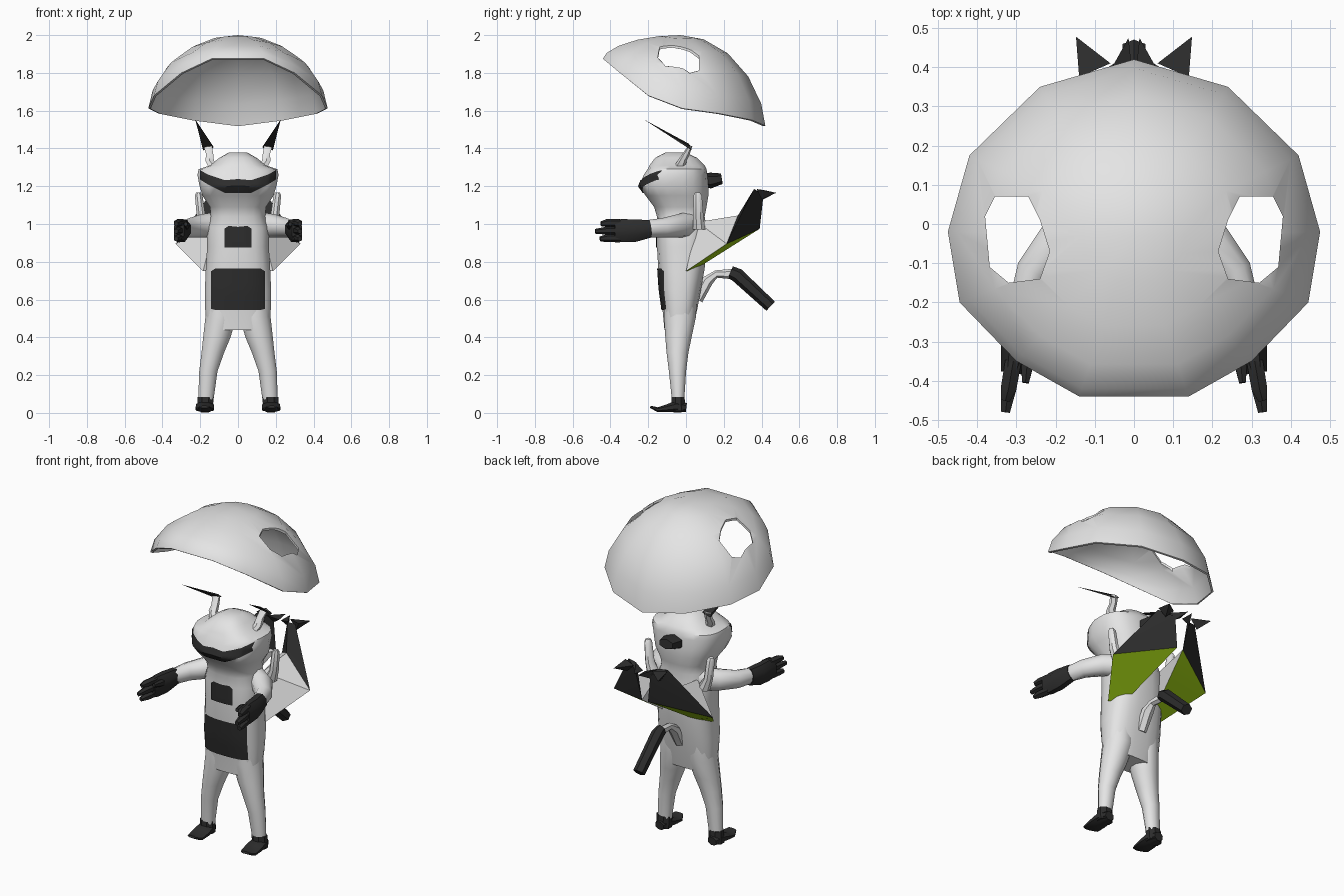
import bpy, bmesh, math
from mathutils import Vector
from mathutils.bvhtree import BVHTree

if "Cube" in bpy.data.objects:
    bpy.data.objects.remove(bpy.data.objects["Cube"])


def material(name, rgb):
    m = bpy.data.materials.new(name)
    m.diffuse_color = (*rgb, 1)
    m.use_nodes = True
    m.node_tree.nodes["Principled BSDF"].inputs["Base Color"].default_value = m.diffuse_color
    return m


WHITE = material("soft white", (0.78, 0.78, 0.78))
BLACK = material("charcoal", (0.026, 0.026, 0.026))
GREEN = material("lime green", (0.38, 0.68, 0.008))


def shade(ob, angle=40):
    ob.data.shade_smooth()
    ob.data.set_sharp_from_angle(angle=math.radians(angle))


def finish(name, bm, mats, mirror=False, angle=40):
    bmesh.ops.recalc_face_normals(bm, faces=bm.faces)
    me = bpy.data.meshes.new(name)
    bm.to_mesh(me)
    bm.free()
    ob = bpy.data.objects.new(name, me)
    bpy.context.collection.objects.link(ob)
    for m in mats:
        me.materials.append(m)
    shade(ob, angle)
    if mirror:
        ob.modifiers.new("mirror", 'MIRROR').use_mirror_merge = False
    return ob


def tube(name, path, mat, n=8, mirror=False, power=1.0, upright=False):
    """Loft along (x, y, z, side radius, up radius) stations."""
    bm = bmesh.new()
    pts = [Vector(p[:3]) for p in path]
    rings = []
    for i, p in enumerate(path):
        t = (pts[min(i + 1, len(pts) - 1)] - pts[max(i - 1, 0)]).normalized()
        if upright or abs(t.z) > 0.9:
            side, up = Vector((1, 0, 0)), Vector((0, 1, 0))
        else:
            side = t.cross(Vector((0, 0, 1))).normalized()
            up = side.cross(t)
        ring = []
        for k in range(n):
            a = 2 * math.pi * (k + 0.5) / n
            c, s = math.cos(a), math.sin(a)
            c = math.copysign(abs(c) ** power, c)
            s = math.copysign(abs(s) ** power, s)
            ring.append(bm.verts.new(pts[i] + side * c * p[3] + up * s * p[4]))
        rings.append(ring)
    for a, b in zip(rings, rings[1:]):
        for k in range(n):
            bm.faces.new((a[k], a[(k + 1) % n], b[(k + 1) % n], b[k]))
    bm.faces.new(rings[0])
    bm.faces.new(rings[-1])
    return finish(name, bm, [mat], mirror)


def hull(name, points, mats, mirror=True, rule=None):
    bm = bmesh.new()
    vs = [bm.verts.new(p) for p in points]
    bmesh.ops.convex_hull(bm, input=vs)
    bmesh.ops.recalc_face_normals(bm, faces=bm.faces)
    if rule:
        for f in bm.faces:
            f.normal_update()
            f.material_index = rule(f)
    return finish(name, bm, mats, mirror, 25)


# Torso and head in one loft: height, half width, front y, back y
levels = [(0.44, 0.165, -0.115, 0.035), (0.545, 0.175, -0.125, 0.06),
          (0.65, 0.177, -0.14, 0.08), (0.765, 0.172, -0.148, 0.10),
          (0.88, 0.165, -0.155, 0.11), (0.98, 0.165, -0.155, 0.11),
          (1.04, 0.145, -0.155, 0.10), (1.09, 0.15, -0.17, 0.11),
          (1.15, 0.19, -0.215, 0.12), (1.20, 0.205, -0.25, 0.12),
          (1.26, 0.217, -0.225, 0.115), (1.29, 0.21, -0.205, 0.11),
          (1.31, 0.15, -0.195, 0.10), (1.35, 0.10, -0.165, 0.06),
          (1.378, 0.05, -0.11, 0.0)]
body = tube("body", [(0, (f + b) / 2, z, w, (b - f) / 2) for z, w, f, b in levels],
            WHITE, 20, power=0.75, upright=True)
tree = BVHTree.FromPolygons([v.co for v in body.data.vertices],
                            [p.vertices for p in body.data.polygons])


def patch(name, columns, rows=6, steps=5):
    """Thin marking laid on the body front; columns are (x, low z, high z)."""
    cols = [(-x, a, b) for x, a, b in columns if x > 0] + columns[::-1]
    fine = []
    for p, q in zip(cols, cols[1:]):
        fine += [[u + (v - u) * i / steps for u, v in zip(p, q)] for i in range(steps)]
    fine.append(cols[-1])
    bm = bmesh.new()
    grid = []
    for x, lo, hi in fine:
        col = []
        for r in range(rows + 1):
            z = lo + (hi - lo) * r / rows
            hit = tree.ray_cast(Vector((x, -1, z)), Vector((0, 1, 0)))[0]
            hit = hit or tree.find_nearest(Vector((x, -0.15, z)))[0]
            col.append(bm.verts.new((hit.x, hit.y - 0.006, hit.z)))
        grid.append(col)
    for a, b in zip(grid, grid[1:]):
        for r in range(rows):
            bm.faces.new((a[r], b[r], b[r + 1], a[r + 1]))
    ob = finish(name, bm, [BLACK])
    # Open sheet: make it face forward
    if sum(p.normal.y for p in ob.data.polygons) > 0:
        ob.data.flip_normals()


patch("belly_patch", [(0.142, 0.55, 0.75), (0.12, 0.545, 0.765), (0, 0.545, 0.765)])
patch("chest_patch", [(0.072, 0.875, 0.975), (0.05, 0.875, 0.99), (0, 0.875, 0.985)])
patch("face_mask", [(0.2, 1.235, 1.285), (0.16, 1.21, 1.262),
                    (0.07, 1.165, 1.232), (0, 1.165, 1.238)])

# Legs and feet
tube("leg", [(0.170, -0.042, 0.07, 0.042, 0.034), (0.157, -0.045, 0.22, 0.05, 0.047),
             (0.133, -0.045, 0.32, 0.062, 0.060), (0.112, -0.04, 0.40, 0.075, 0.072),
             (0.090, -0.032, 0.51, 0.085, 0.088), (0.088, -0.03, 0.60, 0.08, 0.09)],
     WHITE, 12, True, upright=True)
tube("ankle", [(0.175, -0.04, 0.01, 0.045, 0.042), (0.172, -0.042, 0.085, 0.046, 0.037)],
     BLACK, 8, True, upright=True)
tube("foot", [(0.175, 0.002, 0.028, 0.03, 0.026), (0.175, -0.05, 0.034, 0.05, 0.034),
              (0.175, -0.10, 0.025, 0.053, 0.022), (0.176, -0.15, 0.017, 0.05, 0.013),
              (0.178, -0.188, 0.032, 0.028, 0.007)], BLACK, 8, True)

# Arms, hands and fingers
tube("arm", [(0.10, 0.01, 0.995, 0.065, 0.07), (0.19, -0.04, 0.99, 0.06, 0.062),
             (0.255, -0.12, 0.98, 0.048, 0.052), (0.285, -0.21, 0.975, 0.038, 0.045)],
     WHITE, 10, True)
tube("hand", [(0.283, -0.19, 0.975, 0.04, 0.05), (0.298, -0.27, 0.965, 0.045, 0.064),
              (0.306, -0.34, 0.965, 0.036, 0.066), (0.312, -0.38, 0.965, 0.03, 0.058)],
     BLACK, 8, True)
for i, (z, tip) in enumerate([(1.005, -0.45), (0.965, -0.48), (0.925, -0.455)]):
    tube(f"finger_{i + 1}", [(0.308, -0.35, z, 0.024, 0.022), (0.32, -0.42, z, 0.023, 0.021),
                             (0.328, tip, z - 0.004, 0.013, 0.013)], BLACK, 6, True)
tube("thumb", [(0.29, -0.29, 0.975, 0.02, 0.022), (0.272, -0.36, 0.995, 0.018, 0.02),
               (0.277, -0.405, 1.0, 0.01, 0.012)], BLACK, 6, True)

# Horns with swept dark blades
tube("horn_base", [(0.115, -0.04, 1.29, 0.04, 0.035), (0.15, -0.02, 1.335, 0.026, 0.024),
                   (0.15, 0.0, 1.37, 0.022, 0.02), (0.16, 0.022, 1.412, 0.026, 0.012)],
     WHITE, 6, True, upright=True)
hull("horn_blade", [(0.128, 0.03, 1.405), (0.185, 0.03, 1.39), (0.185, 0.02, 1.41),
                    (0.14, 0.015, 1.425), (0.226, -0.222, 1.553)], [BLACK])

# Hair tuft at the back of the head
tube("hair_tuft", [(0, 0.07, 1.235, 0.055, 0.03), (0, 0.13, 1.23, 0.065, 0.042),
                   (0, 0.19, 1.24, 0.05, 0.028)], BLACK, 6)

# Shoulder posts
tube("shoulder_post", [(0.165, 0.07, 0.97, 0.04, 0.035), (0.195, 0.065, 1.04, 0.025, 0.03),
                       (0.208, 0.062, 1.15, 0.022, 0.024), (0.21, 0.06, 1.167, 0.013, 0.014)],
     WHITE, 8, True, upright=True)

# Wings: pale root with green underside, dark end and two claws
joint = [(0.33, 0.215, 0.895), (0.02, 0.39, 0.975), (0.13, 0.275, 1.045)]
hull("wing_root", joint + [(0.185, 0.0, 0.75), (0.10, 0.05, 0.76), (0.12, 0.06, 1.01)],
     [WHITE, GREEN], rule=lambda f: int(f.normal.z < -0.4))
hull("wing_end", joint + [(0.13, 0.36, 1.185), (0.05, 0.41, 1.15), (0.07, 0.37, 1.18)], [BLACK])
hull("wing_outer_claw", [(0.14, 0.375, 1.185), (0.06, 0.41, 1.18), (0.11, 0.40, 1.13),
                         (0.148, 0.478, 1.165)], [BLACK])
hull("wing_inner_claw", [(0.07, 0.375, 1.18), (0.006, 0.40, 1.16), (0.05, 0.41, 1.13),
                         (0.014, 0.475, 1.165)], [BLACK])

# Tail
tube("tail_root", [(0, 0.06, 0.60, 0.03, 0.03), (0, 0.115, 0.70, 0.035, 0.03),
                   (0, 0.16, 0.735, 0.022, 0.02), (0, 0.25, 0.735, 0.018, 0.028)], WHITE, 6)
tube("tail_end", [(0, 0.235, 0.745, 0.03, 0.034), (0, 0.27, 0.73, 0.036, 0.038),
                  (0, 0.448, 0.565, 0.034, 0.033)], BLACK, 6)

# Cap: dome lofted from a tilted rim up to the crown
half = [(0, 0.42, 1.52), (0.24, 0.35, 1.55), (0.42, 0.175, 1.585), (0.475, -0.02, 1.612),
        (0.445, -0.2, 1.68), (0.30, -0.35, 1.80), (0.14, -0.44, 1.875)]
rim = half + [(-x, y, z) for x, y, z in reversed(half[1:])]
bm = bmesh.new()
crown = Vector((0, -0.03, 2.0))
rings = []
for deg in (90, 72, 53, 34, 16):
    s, c = math.sin(math.radians(deg)), math.cos(math.radians(deg)) ** 1.2
    rings.append([bm.verts.new((crown.x + (x - crown.x) * s, crown.y + (y - crown.y) * s,
                                z + (crown.z - z) * c)) for x, y, z in rim])
n = len(rim)
for a, b in zip(rings, rings[1:]):
    for k in range(n):
        bm.faces.new((a[k], a[(k + 1) % n], b[(k + 1) % n], b[k]))
top = bm.verts.new(crown)
for k in range(n):
    bm.faces.new((rings[-1][k], rings[-1][(k + 1) % n], top))
cap = finish("cap", bm, [WHITE])
if sum(p.normal.z for p in cap.data.polygons) < 0:
    cap.data.flip_normals()
solid = cap.modifiers.new("thickness", 'SOLIDIFY')
solid.thickness, solid.offset = 0.012, -1

# Side openings in the cap
hole = [(0.27, 0.07), (0.355, 0.07), (0.38, 0.02), (0.368, -0.11), (0.32, -0.15),
        (0.24, -0.14), (0.215, -0.07), (0.24, 0.01)]
cutter = hull("cap_cutter", [(x, y, z) for x, y in hole for z in (1.6, 2.1)], [WHITE])
cutter.hide_render = True
cut = cap.modifiers.new("openings", 'BOOLEAN')
cut.operation, cut.solver, cut.object = 'DIFFERENCE', 'EXACT', cutter
bpy.context.view_layer.update()
deps = bpy.context.evaluated_depsgraph_get()
mesh = bpy.data.meshes.new_from_object(cap.evaluated_get(deps))
cap.modifiers.clear()
cap.data = mesh
bpy.data.objects.remove(cutter)
shade(cap)
